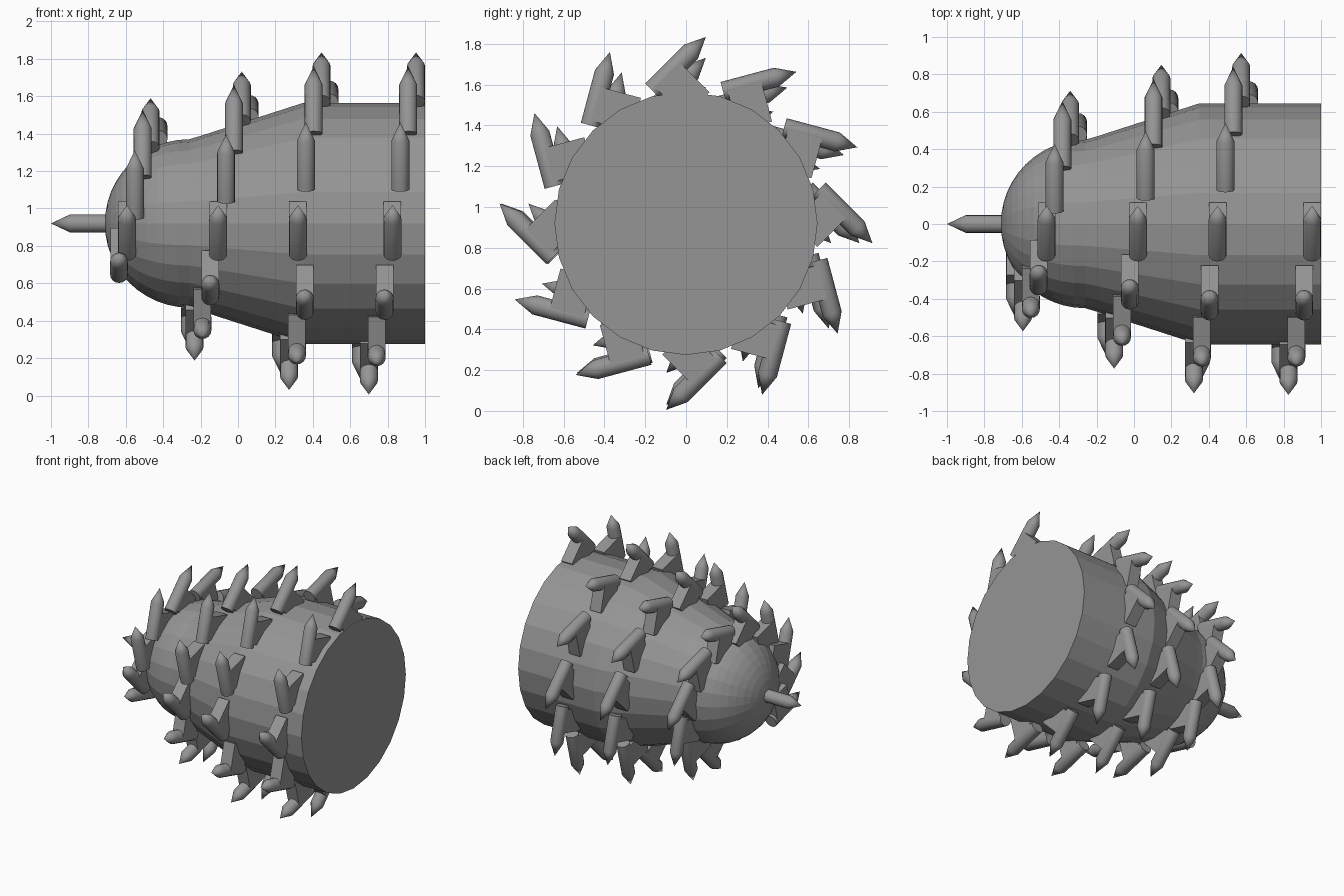
import bpy, bmesh, math
from mathutils import Matrix, Vector

if "Cube" in bpy.data.objects:
    bpy.data.objects.remove(bpy.data.objects["Cube"])

CZ = 0.92           # height of the drum axis
NOSE_X, NOSE_R = -0.262, 0.45

steel = bpy.data.materials.new("dark_steel")
steel.diffuse_color = (0.3, 0.3, 0.3, 1)
steel.use_nodes = True
steel.node_tree.nodes["Principled BSDF"].inputs["Base Color"].default_value = steel.diffuse_color


def make_object(name, mesh, matrix):
    if not mesh.materials:
        mesh.materials.append(steel)
    ob = bpy.data.objects.new(name, mesh)
    bpy.context.collection.objects.link(ob)
    ob.matrix_world = matrix
    return ob


def lathe(name, profile, n):
    """Spin (height, radius) points around local z; radius 0 makes a pole."""
    bm = bmesh.new()
    rings = []
    for h, r in profile:
        if r == 0:
            rings.append([bm.verts.new((0, 0, h))])
        else:
            rings.append([bm.verts.new((r * math.cos(2 * math.pi * i / n),
                                        r * math.sin(2 * math.pi * i / n), h)) for i in range(n)])
    for a, b in zip(rings, rings[1:]):
        for i in range(n):
            j = (i + 1) % n
            quad = [a[i % len(a)], a[j % len(a)], b[j % len(b)], b[i % len(b)]]
            bm.faces.new(list(dict.fromkeys(quad)))
    for ring in (rings[0], rings[-1]):
        if len(ring) > 1:
            bm.faces.new(ring)
    bmesh.ops.recalc_face_normals(bm, faces=bm.faces)
    me = bpy.data.meshes.new(name)
    bm.to_mesh(me)
    bm.free()
    return me


def body_radius(x):
    if x < NOSE_X:
        return math.sqrt(max(0, NOSE_R ** 2 - (x - NOSE_X) ** 2))
    return min(0.645, 0.455 + 0.19 * (x + 0.262) / 0.612)


# Drum: domed nose, cone, cylinder
dome = [(NOSE_X - NOSE_R * math.cos(a), NOSE_R * math.sin(a) if a else 0)
        for a in (math.radians(90 * i / 12) for i in range(13))]
drum_mesh = lathe("drum", dome + [(-0.2, 0.468), (0.35, 0.645), (1.0, 0.645)], 24)
make_object("drum", drum_mesh, Matrix.Translation((0, 0, CZ)) @ Matrix.Rotation(math.pi / 2, 4, 'Y'))

# Shared cutting pick: shank with a conical tip along z
pick_mesh = lathe("pick", [(0, 0.048), (0.27, 0.048), (0.372, 0)], 16)

# Shared holder: block leaving the pick at a right angle (local y)
bm = bmesh.new()
bmesh.ops.create_cube(bm, size=1, matrix=Matrix.Translation((0, 0.1025, 0.108))
                      @ Matrix.Diagonal((0.094, 0.205, 0.172, 1)))
holder_mesh = bpy.data.meshes.new("holder")
bm.to_mesh(holder_mesh)
bm.free()

# Nose pick on the axis
nose = make_object("nose_pick", pick_mesh,
                   Matrix.Translation((-0.628, 0, CZ)) @ Matrix.Rotation(-math.pi / 2, 4, 'Y'))
bpy.context.view_layer.objects.active = nose
nose.select_set(True)
bpy.ops.object.shade_smooth_by_angle(angle=math.radians(30))

# Spiral of picks: three helical runs (first index, end index, start x)
for first, end, x0 in ((0, 16, 0.952), (16, 31, 0.357), (31, 41, -0.257)):
    for k in range(first, end):
        x = x0 - 0.0421 * (k - first)
        phi = math.radians(30 * k)
        radial = Vector((0, -math.sin(phi), math.cos(phi)))
        tangent = Vector((0, math.cos(phi), math.sin(phi)))
        along = (tangent + radial).normalized()
        inward = (tangent - radial).normalized()
        base = Vector((x, 0, CZ)) + radial * (body_radius(x) + 0.006) - tangent * 0.166
        m = Matrix((Vector((1, 0, 0)), inward, along)).transposed().to_4x4()
        m.translation = base
        make_object(f"pick_{k:02d}", pick_mesh, m)
        make_object(f"holder_{k:02d}", holder_mesh, m)
